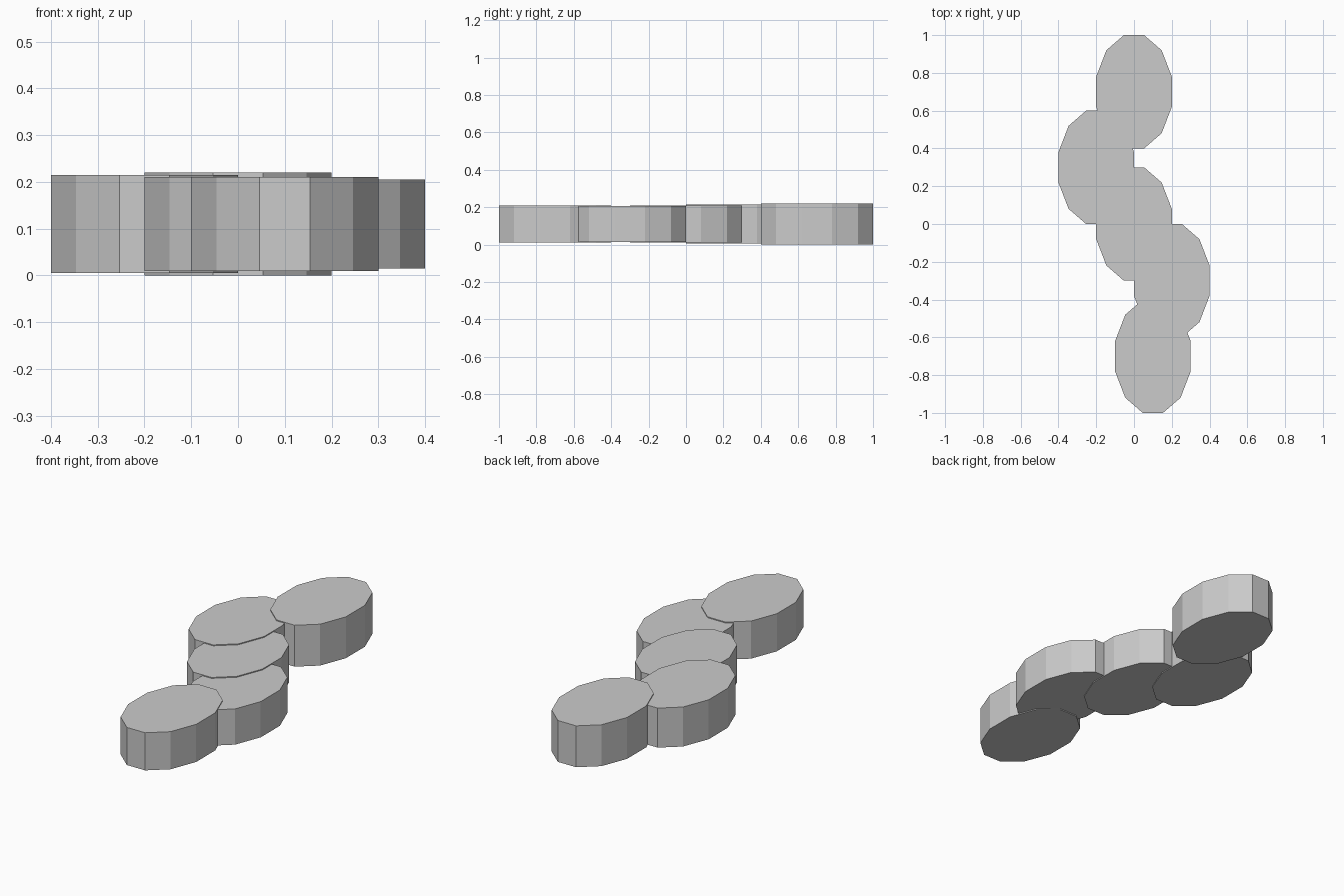
import bpy, math

if "Cube" in bpy.data.objects:
    bpy.data.objects.remove(bpy.data.objects["Cube"])

# Flat-sided oval discs: name, centre x, centre y, bottom z, top z
DISCS = [
    ("back_disc", 0.0, 0.7, 0.0, 0.22),
    ("left_disc", -0.2, 0.3, 0.005, 0.215),
    ("middle_disc", 0.0, 0.0, 0.01, 0.21),
    ("right_disc", 0.2, -0.3, 0.015, 0.205),
    ("front_disc", 0.1, -0.7, 0.01, 0.21),
]
HALF_X, HALF_Y, SIDES = 0.2, 0.3, 12


def oval_disc(name, x, y, z0, z1):
    # 12-sided prism turned half a step so flats face the axes
    step = math.pi / SIDES
    bpy.ops.mesh.primitive_cylinder_add(vertices=SIDES, radius=1 / math.cos(step), depth=1)
    ob = bpy.context.object
    ob.name = name
    ob.rotation_euler.z = step
    bpy.ops.object.transform_apply(location=False, rotation=True, scale=False)
    ob.scale = (HALF_X, HALF_Y, z1 - z0)
    ob.location = (x, y, (z0 + z1) / 2)
    bpy.ops.object.transform_apply(location=False, rotation=False, scale=True)


for disc in DISCS:
    oval_disc(*disc)
